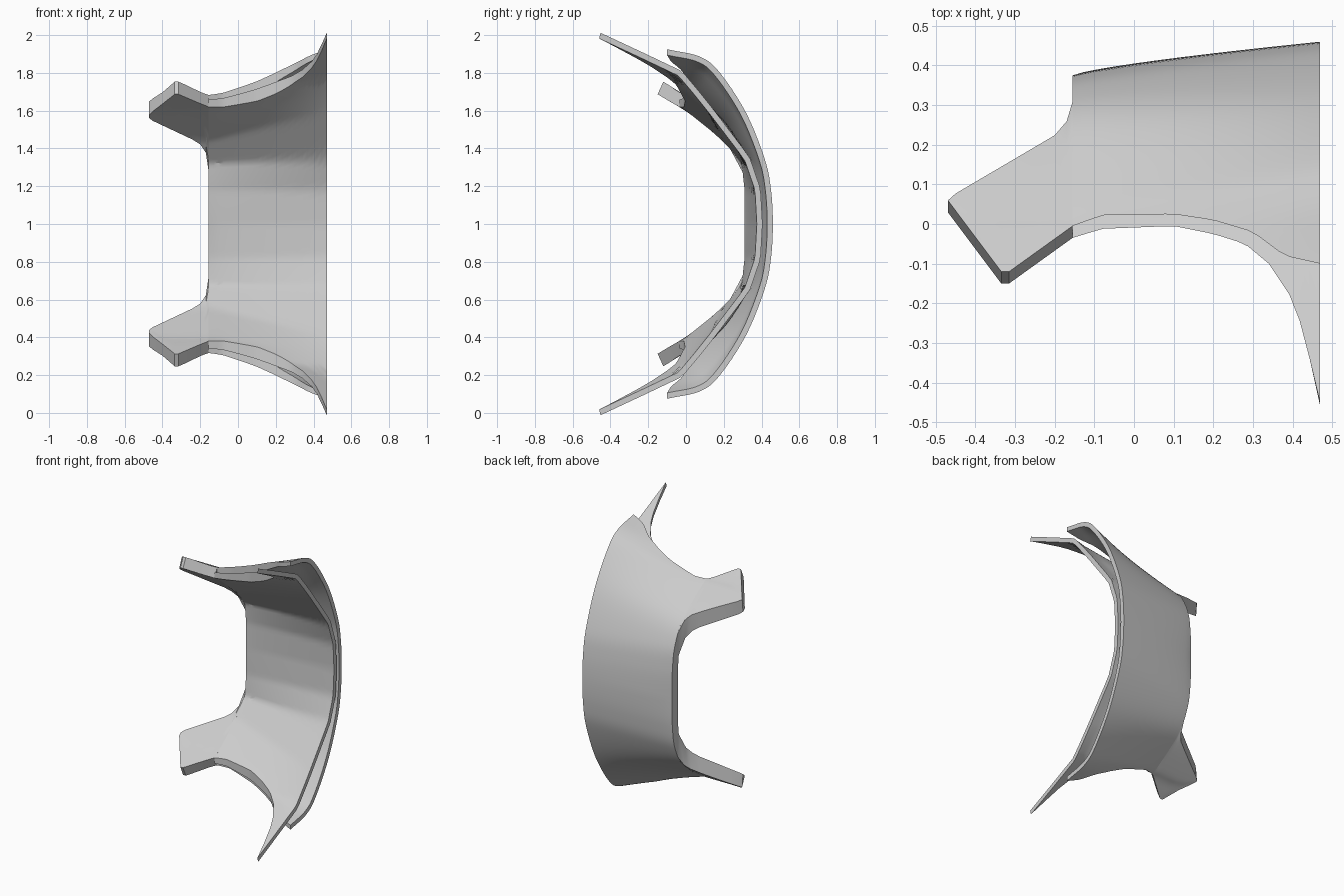
import bpy, bmesh, math

old = bpy.data.objects.get("Cube")
if old:
    bpy.data.objects.remove(old, do_unlink=True)

mat = bpy.data.materials.new("light_grey")
mat.use_nodes = True
grey = (0.6, 0.6, 0.6, 1)
mat.diffuse_color = grey
mat.node_tree.nodes["Principled BSDF"].inputs["Base Color"].default_value = grey

X_LEFT, X_RIGHT = -0.155, 0.47

# Upper half profiles (y, z) at the narrow and the wide end, from middle to lip
OUTER_L = [(.375, 1), (.37, 1.2), (.34, 1.36), (.25, 1.51), (.05, 1.655), (-.03, 1.695), (-.15, 1.77), (-.45, 1.92)]
OUTER_R = [(.46, 1), (.45, 1.18), (.418, 1.34), (.32, 1.585), (.18, 1.8), (.075, 1.885), (-.1, 1.925), (-.46, 2)]
INNER_L = [(.31, 1), (.31, 1.18), (.295, 1.32), (.2, 1.44), (0, 1.6), (-.08, 1.645), (-.18, 1.705), (-.48, 1.86)]
INNER_R = [(.375, 1), (.365, 1.18), (.31, 1.34), (.12, 1.59), (.04, 1.69), (-.04, 1.785), (-.24, 1.88), (-.465, 1.985)]


def lerp(a, b, t):
    return a + (b - a) * t


def mix(p, q, t):
    return tuple(lerp(a, b, t) for a, b in zip(p, q))


def table(rows, x):
    """Piecewise linear lookup."""
    for (x0, y0), (x1, y1) in zip(rows, rows[1:]):
        if x <= x1:
            return lerp(y0, y1, (x - x0) / (x1 - x0))
    return rows[-1][1]


def along(points, s, smooth):
    """Point at parameter s of a profile, mirrored around the middle."""
    i = min(int(s), len(points) - 2)
    t = s - i
    b, c = points[i], points[i + 1]
    if not smooth:
        return mix(b, c, t)
    a = points[i - 1] if i else (c[0], 2 - c[1])
    d = points[i + 2] if i + 2 < len(points) else c
    return tuple(q + .5 * t * (r - p + t * (2 * p - 5 * q + 4 * r - e + t * (3 * (q - r) + e - p)))
                 for p, q, r, e in zip(a, b, c, d))


def spread(x, s):
    f = min(max((x - X_LEFT) / (X_RIGHT - X_LEFT), 0), 1)
    return f ** lerp(.75, 1.3, s / 7)


def outer(x, s):
    return mix(along(OUTER_L, s, True), along(OUTER_R, s, True), spread(x, s))


def inner(x, s):
    return mix(along(INNER_L, s, False), along(INNER_R, s, False), spread(x, s))


def offset(surface, x, s, d):
    """Point moved outward from a surface by d."""
    y0, z0 = surface(x, max(s - .05, 0))
    y1, z1 = surface(x, min(s + .05, 7))
    n = math.hypot(y1 - y0, z1 - z0)
    y, z = surface(x, s)
    return y + d * (z1 - z0) / n, z - d * (y1 - y0) / n


def groove(surface, d):
    """Wall of the slot that opens toward the wide end."""
    def wall(x, s):
        w = min(max((x - .1) / .3, 0), 1)
        return mix(mix(outer(x, s), inner(x, s), .5), offset(surface, x, s, d), w)
    return wall


def solve(surface, x, y):
    lo, hi = 0, 7
    for _ in range(30):
        m = (lo + hi) / 2
        if surface(x, m)[0] > y:
            lo = m
        else:
            hi = m
    return lo


def slab(name, xs, rows, top, bottom, spans):
    """Closed sheet between two surfaces; spans give the s range at x."""
    bm = bmesh.new()
    grids = []
    for surface, span in zip((top, bottom), spans):
        grid = []
        for x in xs:
            s0, s1 = span(surface, x)
            col = []
            for j in range(rows + 1):
                s = lerp(s0, s1, j / rows)
                y, z = surface(x, abs(s))
                col.append(bm.verts.new((x, y, z if s >= 0 else 2 - z)))
            grid.append(col)
        grids.append(grid)
    a, b = grids
    for g in grids:
        for p, q in zip(g, g[1:]):
            for j in range(rows):
                bm.faces.new((p[j], p[j + 1], q[j + 1], q[j]))
    for i in range(len(xs) - 1):
        for j in (0, rows):
            bm.faces.new((a[i][j], a[i + 1][j], b[i + 1][j], b[i][j]))
    for i in (0, -1):
        for j in range(rows):
            bm.faces.new((a[i][j], a[i][j + 1], b[i][j + 1], b[i][j]))
    bmesh.ops.recalc_face_normals(bm, faces=bm.faces)
    return finish(name, bm)


def finish(name, bm):
    me = bpy.data.meshes.new(name)
    bm.to_mesh(me)
    bm.free()
    me.materials.append(mat)
    ob = bpy.data.objects.new(name, me)
    bpy.context.collection.objects.link(ob)
    bpy.ops.object.select_all(action='DESELECT')
    ob.select_set(True)
    bpy.context.view_layer.objects.active = ob
    bpy.ops.object.shade_smooth_by_angle(angle=math.radians(25))
    return ob


# Lip lines in plan
INNER_LIP = [(X_LEFT, -.035), (-.08, -.012), (.1, -.005), (.2, -.025), (.28, -.05),
             (.34, -.1), (.4, -.19), (.43, -.28), (X_RIGHT, -.46)]
OUTER_LIP = [(X_LEFT, -.005), (-.08, .022), (.1, .025), (.2, .01), (.3, -.02), (.38, -.08), (X_RIGHT, -.1)]


def lip(rows):
    def span(surface, x):
        s = solve(surface, x, table(rows, x))
        return -s, s
    return span


xs = [lerp(X_LEFT, X_RIGHT, i / 24) for i in range(25)]
slab("outer_shell", xs, 64, outer, groove(outer, -.03), (lip(OUTER_LIP), lip(OUTER_LIP)))
slab("inner_shell", xs, 64, groove(inner, .03), inner, (lip(INNER_LIP), lip(INNER_LIP)))

# Tabs: slanted arms at the narrow end, upper and mirrored lower
TAB_FRONT = [(-.47, .03), (-.335, -.15), (-.315, -.15), (X_LEFT, -.035)]
TAB_BACK = [(-.47, .05), (-.45, .068), (-.2, .215), (-.17, .25), (X_LEFT, .3)]


def tab_span(shift):
    def span(surface, x):
        return (solve(surface, x, table(TAB_BACK, x) + shift * .3),
                solve(surface, x, table(TAB_FRONT, x) + shift))
    return span


tab_xs = [-.47, -.45, -.4, -.335, -.315, -.28, -.24, -.2, -.185, -.17, X_LEFT]
upper = slab("upper_tab", tab_xs, 12, outer, inner, (tab_span(.03), tab_span(0)))
bm = bmesh.new()
bm.from_mesh(upper.data)
for v in bm.verts:
    v.co.z = 2 - v.co.z
bmesh.ops.reverse_faces(bm, faces=bm.faces)
finish("lower_tab", bm)
